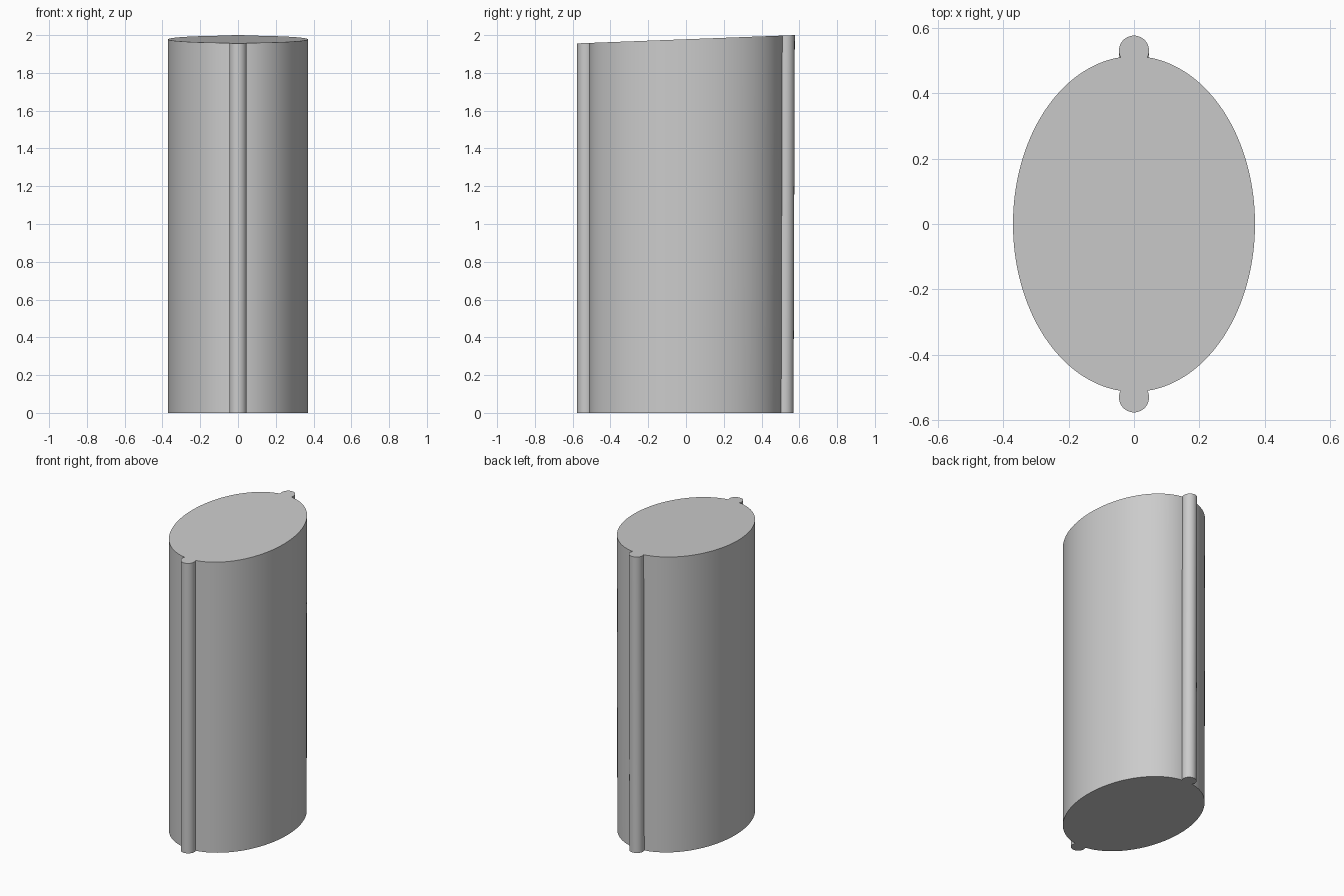
import bpy, bmesh
from math import sin, cos, radians

default = bpy.data.objects.get("Cube")
if default:
    bpy.data.objects.remove(default, do_unlink=True)

HALF_X, HALF_Y = 0.37, 0.513       # oval body
ROD_Y, ROD_R = 0.53, 0.046         # round ridges at front and back
TOP_MID, TOP_SLOPE = 1.978, 0.038  # sloping top


def arc(cy, rx, ry, start, end, steps):
    """Points along an elliptical arc, angles in degrees."""
    angles = [radians(start + (end - start) * i / steps) for i in range(steps + 1)]
    return [(rx * cos(a), cy + ry * sin(a)) for a in angles]


# Half outline: side of the oval, then the back ridge; turned half round for the rest
half = arc(0, HALF_X, HALF_Y, -83.6, 83.6, 64)[:-1]
half += arc(ROD_Y, ROD_R, ROD_R, -26, 206, 24)[:-1]
outline = half + [(-x, -y) for x, y in half]

# Extrude the outline into a column
bm = bmesh.new()
base = bm.faces.new([bm.verts.new((x, y, 0)) for x, y in outline])
column = bmesh.ops.extrude_face_region(bm, geom=[base], use_keep_orig=True)
for v in column["geom"]:
    if isinstance(v, bmesh.types.BMVert):
        v.co.z = TOP_MID + TOP_SLOPE * v.co.y

# The back draws in very slightly towards the foot
for v in bm.verts:
    if v.co.z == 0 and v.co.y > 0:
        v.co.y *= 0.988
bmesh.ops.recalc_face_normals(bm, faces=bm.faces)

mesh = bpy.data.meshes.new("oval_column")
bm.to_mesh(mesh)
bm.free()
body = bpy.data.objects.new("oval_column", mesh)
bpy.context.collection.objects.link(body)

# Plain grey
grey = bpy.data.materials.new("light_grey")
grey.use_nodes = True
colour = (0.6, 0.6, 0.6, 1)
grey.diffuse_color = colour
grey.node_tree.nodes["Principled BSDF"].inputs["Base Color"].default_value = colour
mesh.materials.append(grey)

bpy.ops.object.select_all(action="DESELECT")
body.select_set(True)
bpy.context.view_layer.objects.active = body
bpy.ops.object.shade_smooth_by_angle(angle=radians(30))
